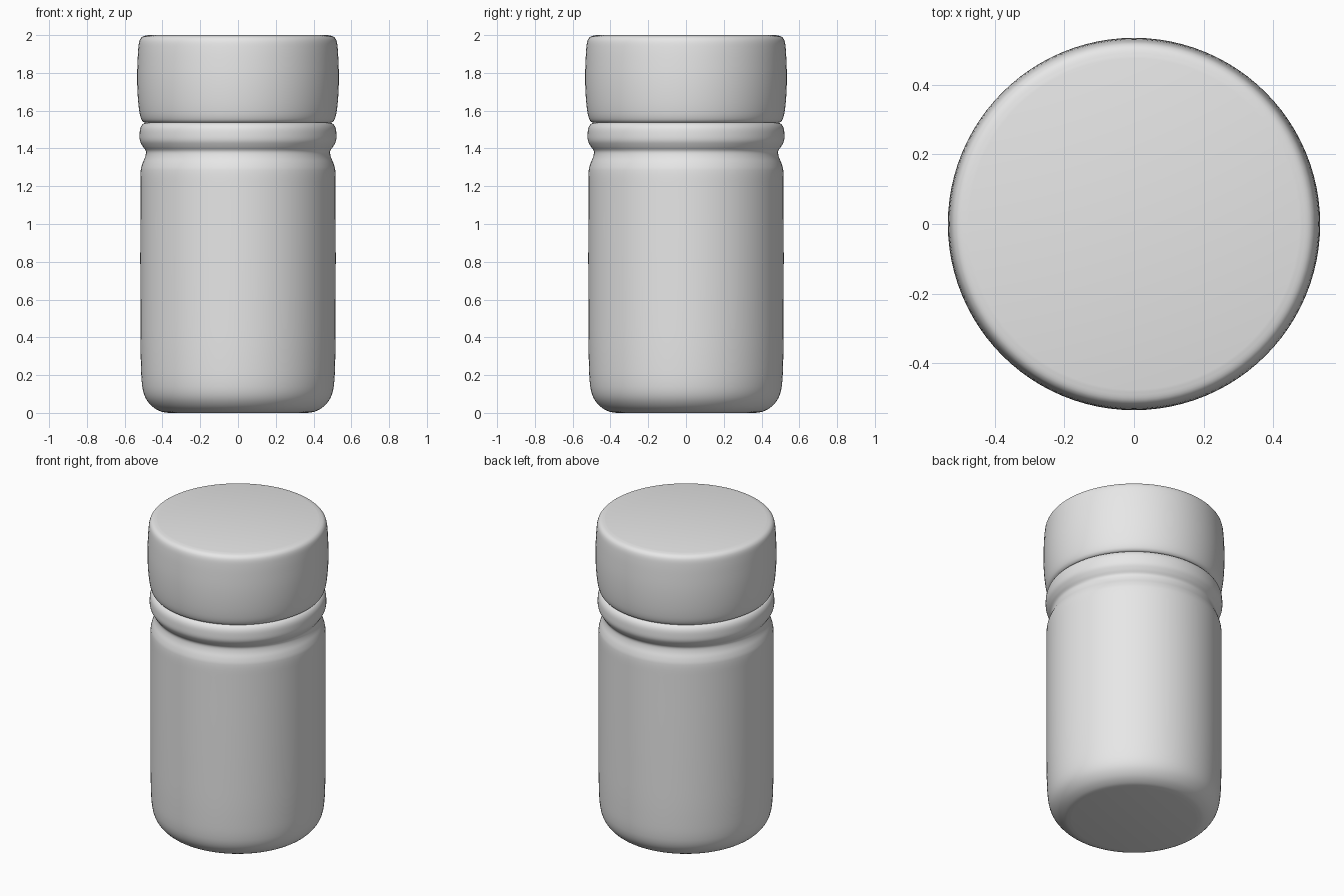
import bpy
import bmesh
import math
from mathutils import Vector

default = bpy.data.objects.get("Cube")
if default:
    bpy.data.objects.remove(default, do_unlink=True)

# Single plain grey material
grey = bpy.data.materials.new("plain_grey")
grey.use_nodes = True
grey.diffuse_color = (0.8, 0.8, 0.8, 1)
grey.node_tree.nodes["Principled BSDF"].inputs["Base Color"].default_value = grey.diffuse_color


def smooth_path(points, steps=4):
    """Round a (radius, height) outline with a Catmull-Rom curve."""
    p = [Vector(q) for q in points]
    p = [p[0]] + p + [p[-1]]
    path = []
    for a, b, c, d in zip(p, p[1:], p[2:], p[3:]):
        # Chord-scaled tangents avoid overshoot between uneven points
        length = (c - b).length
        m1 = (c - a) / ((c - b).length + (b - a).length) * length
        m2 = (d - b) / ((d - c).length + (c - b).length) * length
        for i in range(steps):
            t = i / steps
            path.append(b * (2 * t**3 - 3 * t**2 + 1) + m1 * (t**3 - 2 * t**2 + t)
                        + c * (3 * t**2 - 2 * t**3) + m2 * (t**3 - t**2))
    return path + [p[-1]]


def lathe(name, outline, segments=96):
    """Turn an outline around z and close both ends with flat discs."""
    bm = bmesh.new()
    rings = []
    for r, z in smooth_path(outline):
        rings.append([bm.verts.new((r * math.cos(a), r * math.sin(a), z))
                      for a in (2 * math.pi * k / segments for k in range(segments))])
    for low, high in zip(rings, rings[1:]):
        for k in range(segments):
            n = (k + 1) % segments
            bm.faces.new((low[k], low[n], high[n], high[k]))
    bm.faces.new(rings[0][::-1])
    bm.faces.new(rings[-1])
    mesh = bpy.data.meshes.new(name)
    bm.to_mesh(mesh)
    bm.free()
    mesh.materials.append(grey)
    mesh.shade_smooth()
    obj = bpy.data.objects.new(name, mesh)
    bpy.context.collection.objects.link(obj)
    bpy.context.view_layer.objects.active = obj
    obj.select_set(True)
    bpy.ops.object.shade_smooth_by_angle(angle=math.radians(40))
    obj.select_set(False)
    return obj


# Jar body with rounded base, pinched neck and collar bead
lathe("jar_body", [
    (0.37, 0.0), (0.41, 0.008), (0.455, 0.035), (0.49, 0.08), (0.507, 0.14),
    (0.514, 0.25), (0.517, 0.45), (0.517, 1.2), (0.515, 1.285), (0.506, 1.32),
    (0.492, 1.355), (0.488, 1.385), (0.504, 1.41), (0.519, 1.44),
    (0.521, 1.475), (0.516, 1.51), (0.50, 1.532), (0.47, 1.54)])

# Lid with softly rounded rims and slightly bulged wall
lathe("lid", [
    (0.47, 1.536), (0.497, 1.538), (0.512, 1.555), (0.523, 1.60), (0.531, 1.68),
    (0.534, 1.77), (0.532, 1.86), (0.527, 1.94), (0.52, 1.975),
    (0.505, 1.992), (0.475, 2.0)])
